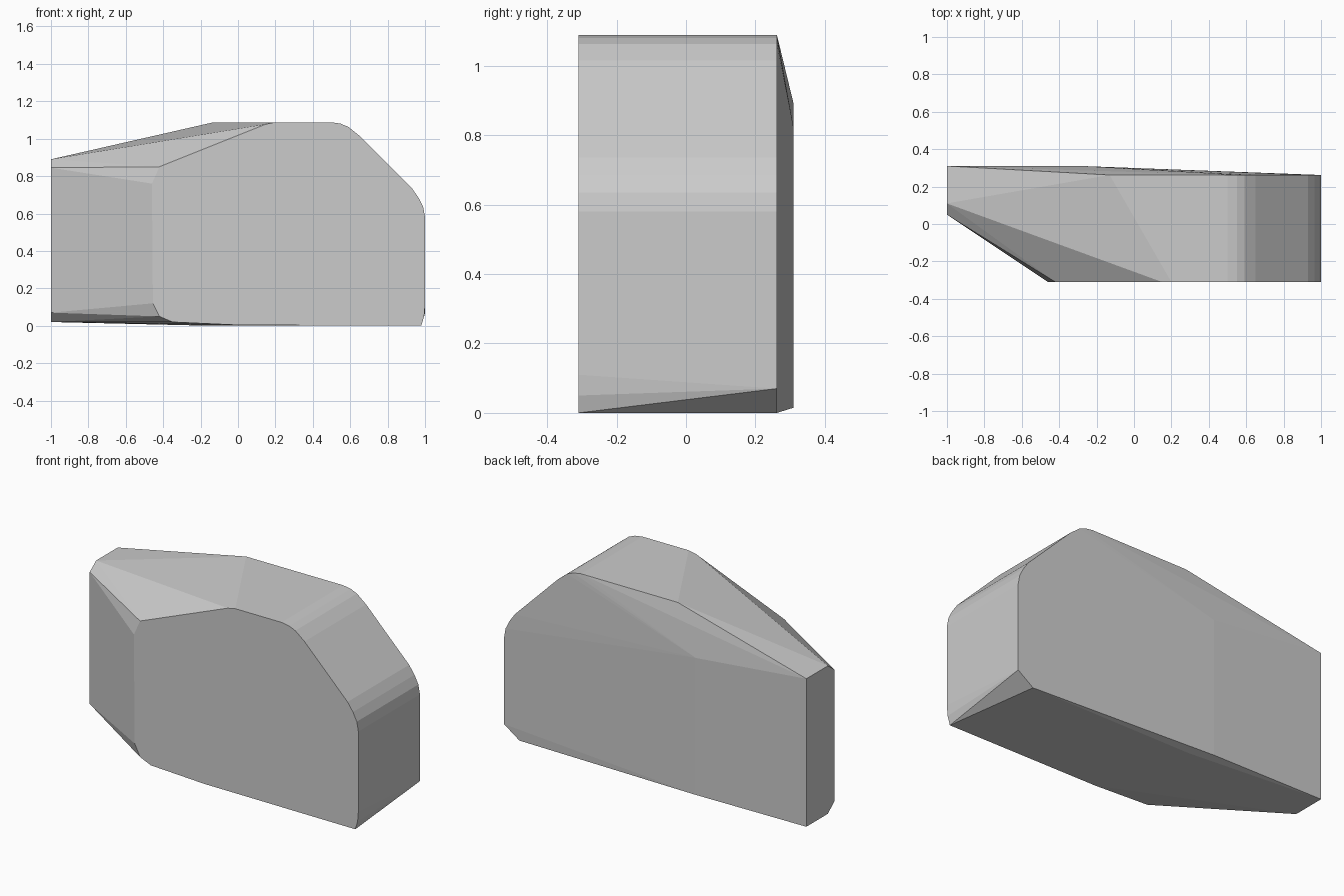
import bpy, bmesh

if "Cube" in bpy.data.objects:
    bpy.data.objects.remove(bpy.data.objects["Cube"])

# Right-hand outline shared by the front and back faces (x, z)
right_side = [(0.50, 1.088), (0.55, 1.08), (0.59, 1.063), (0.65, 1.015),
              (0.93, 0.735), (0.965, 0.685), (0.99, 0.635), (1.0, 0.58)]

# Front face outline
front = right_side + [(1.0, 0.11), (0.995, 0.05), (0.98, 0.0), (0.0, 0.004),
                      (-0.35, 0.02), (-0.42, 0.05), (-0.455, 0.12),
                      (-0.46, 0.76), (-0.42, 0.85), (0.15, 1.078), (0.20, 1.088)]

# Back ridge outline
back = right_side + [(1.0, 0.07), (0.90, 0.0), (-0.15, 0.0), (-0.13, 1.088)]

# Narrow left end (y, z) and bulge of the back wall (x, z)
left_end = [(0.05, 0.845), (0.11, 0.89), (0.31, 0.89),
            (0.31, 0.02), (0.11, 0.02), (0.05, 0.07)]
bulge = [(-0.28, 0.82), (-0.28, 0.015)]

points = [(x, -0.31, z) for x, z in front]
points += [(x, 0.262, z) for x, z in back]
points += [(-1.0, y, z) for y, z in left_end]
points += [(x, 0.31, z) for x, z in bulge]

# Wrap the outlines in one faceted solid
bm = bmesh.new()
for p in points:
    bm.verts.new(p)
hull = bmesh.ops.convex_hull(bm, input=bm.verts[:])
loose = {g for g in hull["geom_interior"] + hull["geom_unused"]
         if isinstance(g, bmesh.types.BMVert)}
bmesh.ops.delete(bm, geom=list(loose), context='VERTS')
bmesh.ops.dissolve_limit(bm, angle_limit=0.01, verts=bm.verts[:], edges=bm.edges[:])
bmesh.ops.recalc_face_normals(bm, faces=bm.faces[:])

mesh = bpy.data.meshes.new("faceted_block")
bm.to_mesh(mesh)
bm.free()
block = bpy.data.objects.new("faceted_block", mesh)
bpy.context.collection.objects.link(block)

# Single plain grey
grey = bpy.data.materials.new("plain grey")
grey.diffuse_color = (0.6, 0.6, 0.6, 1.0)
grey.use_nodes = True
grey.node_tree.nodes["Principled BSDF"].inputs["Base Color"].default_value = grey.diffuse_color
mesh.materials.append(grey)
